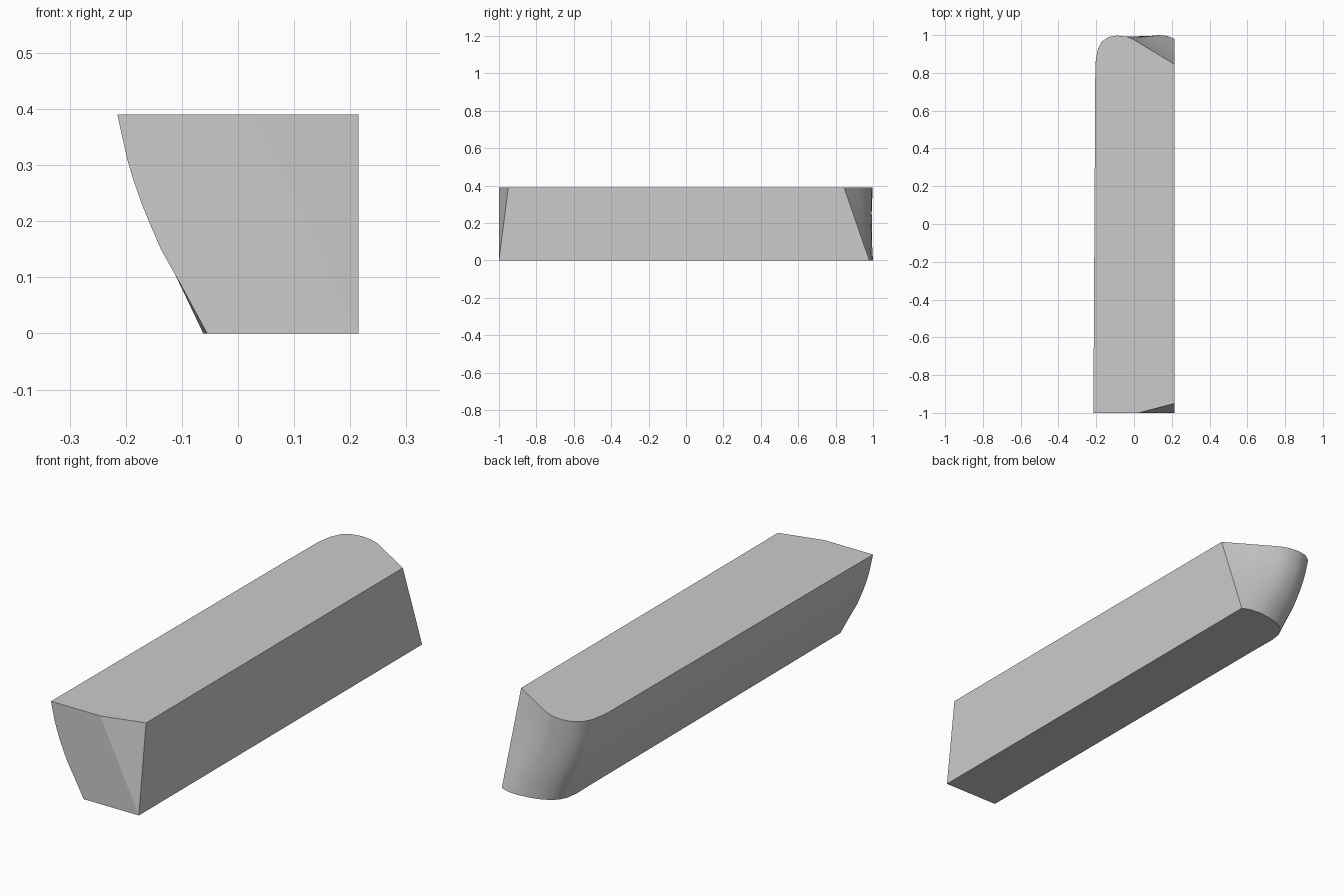
import bpy, bmesh, math

cube = bpy.data.objects.get("Cube")
if cube:
    bpy.data.objects.remove(cube, do_unlink=True)

HEIGHT = 0.39
SIDE = 0.215

# Matching outlines of the top and bottom, from front left round the back to the right
TOP = [(-.215, -1), (-.205, .8), (-.203, .86), (-.193, .92), (-.172, .965), (-.135, .99),
       (-.09, .998), (-.04, .992), (0, .976), (.1, .915), (SIDE, .845)]
BOTTOM = [(-.055, -1), (-.06, .75), (-.062, .85), (-.055, .905), (-.036, .942), (-.01, .964),
          (.03, .983), (.08, .995), (.13, 1), (.175, .996), (SIDE, .98)]
# Flare of the curved side: height, share of the way to the top outline
FLARE = [(0, 0), (.08, .27), (.15, .515), (.2, .65), (.23, .726), (.27, .815), (.31, .89), (HEIGHT, 1)]

grey = bpy.data.materials.new("plain grey")
grey.use_nodes = True
grey.diffuse_color = (.6, .6, .6, 1)
grey.node_tree.nodes["Principled BSDF"].inputs["Base Color"].default_value = (.6, .6, .6, 1)

bm = bmesh.new()

# Rings blending the two outlines
rings = []
for z, flare in FLARE:
    t = z / HEIGHT
    rings.append([bm.verts.new((b[0] + (a[0] - b[0]) * flare, b[1] + (a[1] - b[1]) * t, z))
                  for a, b in zip(TOP, BOTTOM)])

# Curved side and rounded back
for low, high in zip(rings, rings[1:]):
    for i in range(len(low) - 1):
        bm.faces.new((low[i], low[i + 1], high[i + 1], high[i])).smooth = True

# Front corners, flat caps, flat side and the cut front facet
foot = bm.verts.new((SIDE, -1, 0))
brow = bm.verts.new((.025, -1, HEIGHT))
corner = bm.verts.new((SIDE, -.95, HEIGHT))
flat_faces = [
    rings[0] + [foot],
    rings[-1] + [corner, brow],
    [ring[0] for ring in rings] + [brow, foot],
    [foot, brow, corner],
    [ring[-1] for ring in rings] + [corner, foot],
]
for verts in flat_faces:
    bm.faces.new(verts).smooth = False

bmesh.ops.recalc_face_normals(bm, faces=bm.faces)

# Keep hard edges crisp
for edge in bm.edges:
    if not all(f.smooth for f in edge.link_faces) or edge.calc_face_angle(0) > math.radians(35):
        edge.smooth = False

mesh = bpy.data.meshes.new("flared_block")
bm.to_mesh(mesh)
bm.free()
mesh.materials.append(grey)
block = bpy.data.objects.new("flared_block", mesh)
bpy.context.collection.objects.link(block)
